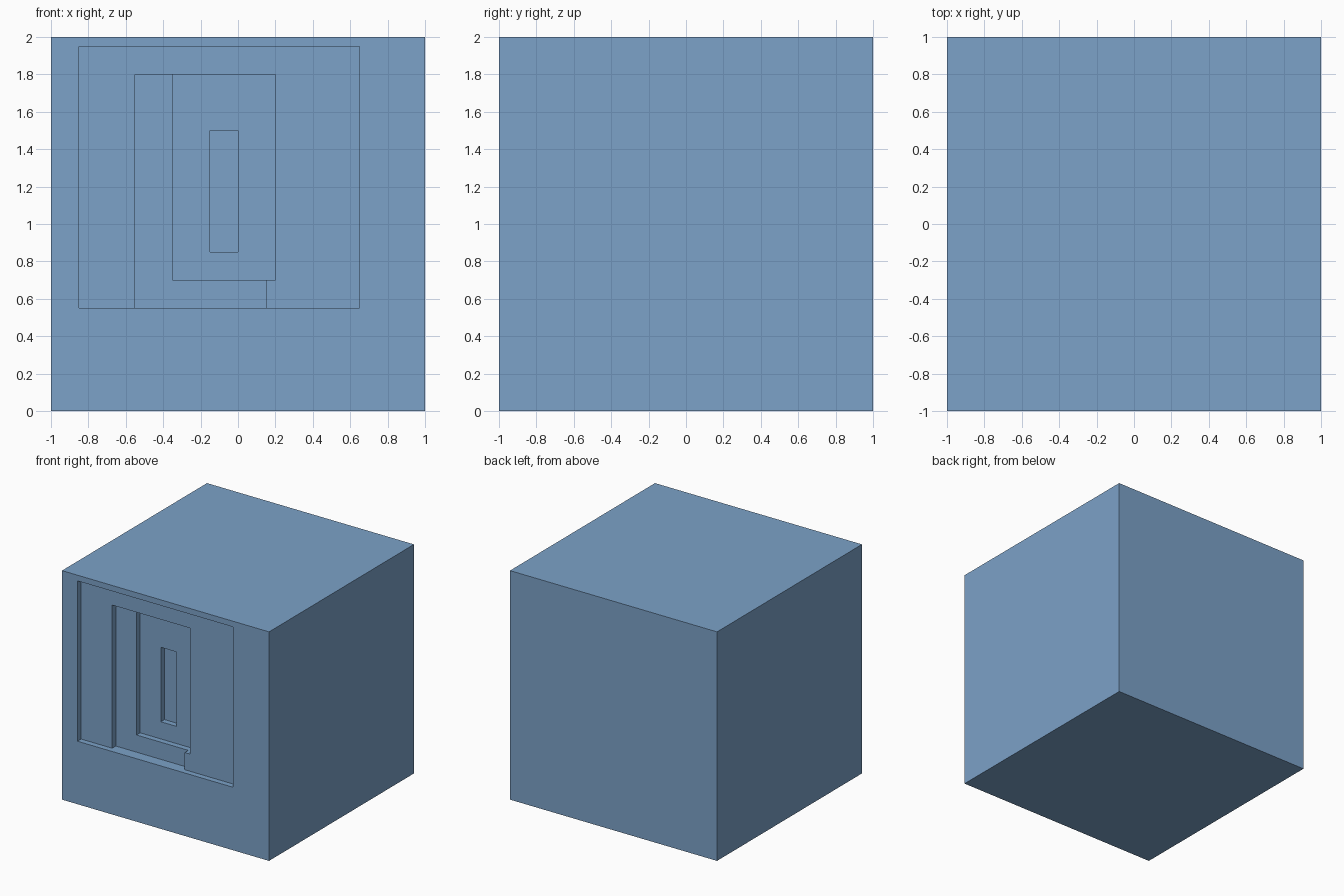
import bpy

default_cube = bpy.data.objects.get("Cube")
if default_cube:
    bpy.data.objects.remove(default_cube, do_unlink=True)

# Single flat colour
blue = bpy.data.materials.new("soft_blue")
blue.use_nodes = True
colour = (0.2, 0.36, 0.58, 1)
blue.diffuse_color = colour
blue.node_tree.nodes["Principled BSDF"].inputs["Base Color"].default_value = colour


def box(name, low, high):
    """Axis-aligned box between two corners."""
    centre = [(a + b) / 2 for a, b in zip(low, high)]
    bpy.ops.mesh.primitive_cube_add(size=1, location=centre)
    obj = bpy.context.object
    obj.name = name
    obj.scale = [b - a for a, b in zip(low, high)]
    bpy.ops.object.transform_apply(location=True, rotation=False, scale=True)
    obj.data.materials.append(blue)
    return obj


# Solid block
block = box("stepped_block", (-1, -1, 0), (1, 1, 2))

# Nested recesses in the front: left, right, bottom, top
step = 0.05
recesses = [
    (-0.85, 0.65, 0.55, 1.95),
    (-0.55, 0.15, 0.55, 1.80),
    (-0.35, 0.20, 0.70, 1.80),
    (-0.15, 0.00, 0.85, 1.50),
]
for level, (left, right, bottom, top) in enumerate(recesses, 1):
    cutter = box("recess_cutter", (left, -1.2, bottom), (right, -1 + step * level, top))
    cutter.hide_render = True
    cut = block.modifiers.new("recess", "BOOLEAN")
    cut.operation = "DIFFERENCE"
    cut.solver = "EXACT"
    cut.object = cutter
    bpy.context.view_layer.objects.active = block
    bpy.ops.object.modifier_apply(modifier=cut.name)
    bpy.data.objects.remove(cutter, do_unlink=True)
